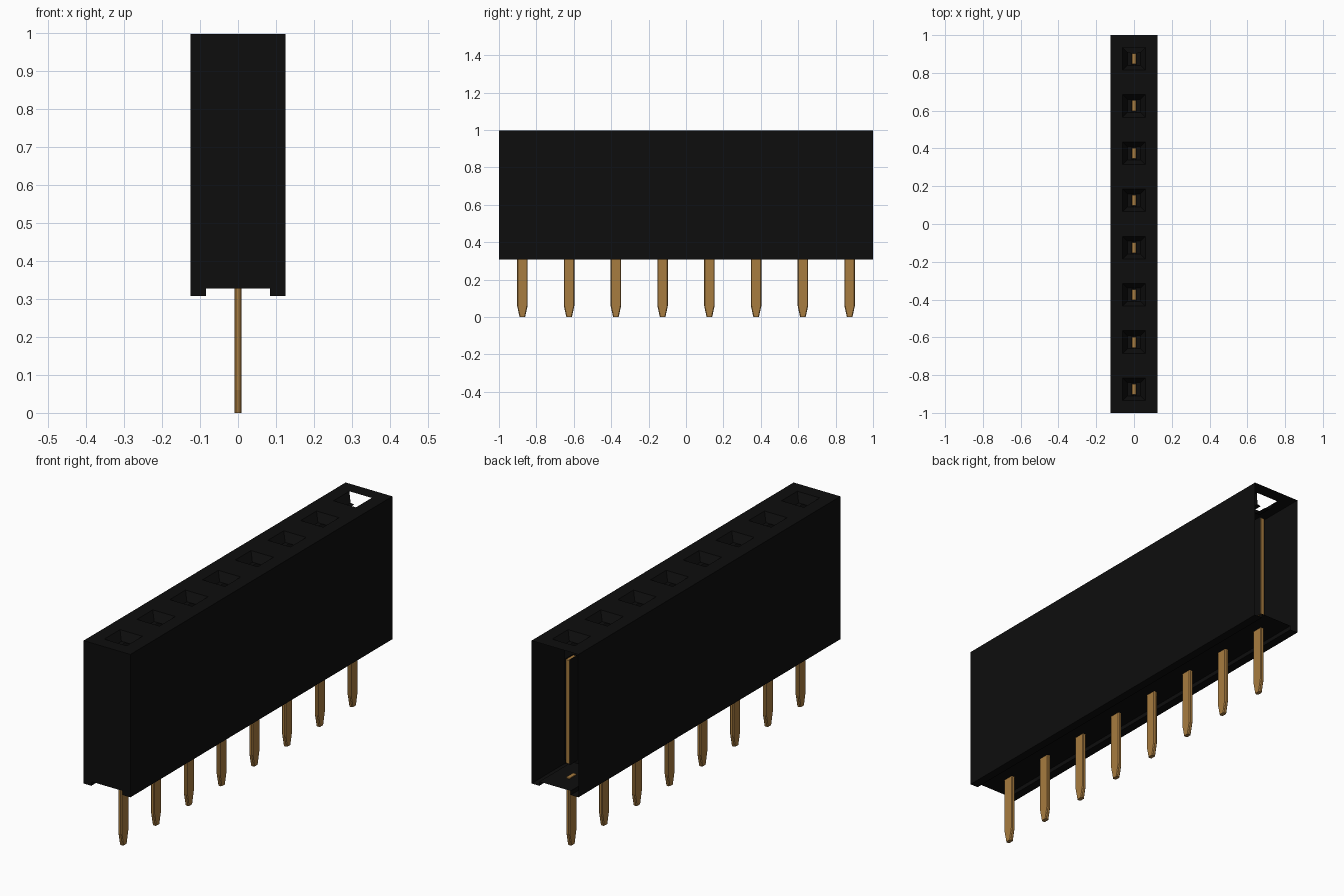
import bpy, bmesh, math

if "Cube" in bpy.data.objects:
    bpy.data.objects.remove(bpy.data.objects["Cube"], do_unlink=True)

COUNT, PITCH = 8, 0.25
HALF_W, TOP, BOTTOM = 0.125, 0.997, 0.307
CHANNEL_W, CHANNEL_Z = 0.084, 0.327
CENTRES = [(i - (COUNT - 1) / 2) * PITCH for i in range(COUNT)]


def material(name, rgb, roughness):
    m = bpy.data.materials.new(name)
    m.use_nodes = True
    m.diffuse_color = (*rgb, 1)
    bsdf = next(n for n in m.node_tree.nodes if n.type == 'BSDF_PRINCIPLED')
    bsdf.inputs["Base Color"].default_value = (*rgb, 1)
    bsdf.inputs["Roughness"].default_value = roughness
    return m


black = material("black_plastic", (0.004, 0.004, 0.004), 0.6)
gold = material("gold_metal", (0.39, 0.20, 0.05), 0.5)


def finish(name, bm, mat):
    bmesh.ops.remove_doubles(bm, verts=bm.verts, dist=0.0001)
    bmesh.ops.recalc_face_normals(bm, faces=bm.faces)
    mesh = bpy.data.meshes.new(name)
    bm.to_mesh(mesh)
    bm.free()
    mesh.materials.append(mat)
    obj = bpy.data.objects.new(name, mesh)
    bpy.context.collection.objects.link(obj)
    return obj


def face(bm, points):
    return bm.faces.new([bm.verts.new(p) for p in points])


def rect(hx, hy, y, z):
    return [(-hx, y - hy, z), (hx, y - hy, z), (hx, y + hy, z), (-hx, y + hy, z)]


def ring(bm, outer, inner, skip=()):
    """Join two rectangles; side 2 is the +y side."""
    for k in range(4):
        if k not in skip:
            n = (k + 1) % 4
            face(bm, [outer[k], outer[n], inner[n], inner[k]])


# Housing: thin-walled shell with a channel underneath, open at the +y end
profile = [(-HALF_W, TOP), (-HALF_W, BOTTOM), (-CHANNEL_W, BOTTOM),
           (-CHANNEL_W, CHANNEL_Z), (CHANNEL_W, CHANNEL_Z),
           (CHANNEL_W, BOTTOM), (HALF_W, BOTTOM), (HALF_W, TOP)]
bm = bmesh.new()
face(bm, [(x, -1, z) for x, z in profile])
for (xa, za), (xb, zb) in zip(profile, profile[1:]):
    face(bm, [(xa, -1, za), (xb, -1, zb), (xb, 1, zb), (xa, 1, za)])

# Top of the housing: one tapered entry per position
for y in CENTRES:
    skip = (2,) if y == CENTRES[-1] else ()
    mouth = rect(0.06, 0.06, y, TOP)
    throat = rect(0.035, 0.035, y, TOP - 0.04)
    ring(bm, rect(HALF_W, PITCH / 2, y, TOP), mouth)
    ring(bm, mouth, throat, skip)
    ring(bm, throat, rect(0.012, 0.03, y, TOP - 0.04), skip)
finish("housing", bm, black)

# Walls between neighbouring positions
bm = bmesh.new()
for y in CENTRES[1:]:
    y -= PITCH / 2
    face(bm, [(-HALF_W, y, CHANNEL_Z), (HALF_W, y, CHANNEL_Z),
              (HALF_W, y, TOP - 0.002), (-HALF_W, y, TOP - 0.002)])
finish("partitions", bm, black)


def section(hx, hy, y, z, c=0.004):
    """Rectangle with clipped corners."""
    return [(-hx + c, y - hy, z), (hx - c, y - hy, z), (hx, y - hy + c, z), (hx, y + hy - c, z),
            (hx - c, y + hy, z), (-hx + c, y + hy, z), (-hx, y + hy - c, z), (-hx, y - hy + c, z)]


def loft(bm, loops):
    rows = [[bm.verts.new(p) for p in loop] for loop in loops]
    for a, b in zip(rows, rows[1:]):
        for k in range(len(a)):
            n = (k + 1) % len(a)
            bm.faces.new([a[k], a[n], b[n], b[k]])
    bm.faces.new(rows[0][::-1])
    bm.faces.new(rows[-1])


for i, y in enumerate(CENTRES, 1):
    # Solder pin with a tapered tip
    bm = bmesh.new()
    loft(bm, [section(0.0095, 0.015, y, 0), section(0.0095, 0.028, y, 0.06),
              section(0.0095, 0.028, y, CHANNEL_Z + 0.004)])
    finish(f"pin_{i}", bm, gold)

    # Contact blade inside the housing
    bm = bmesh.new()
    loft(bm, [rect(0.0095, 0.028, y, 0.40), rect(0.0095, 0.028, y, 0.90)])
    finish(f"contact_{i}", bm, gold)

    # Plastic sleeve beside the blade, open towards +y
    bm = bmesh.new()
    ring(bm, rect(0.0115, 0.029, y, 0.395), rect(0.0115, 0.029, y, 0.905), skip=(2,))
    finish(f"sleeve_{i}", bm, black)
